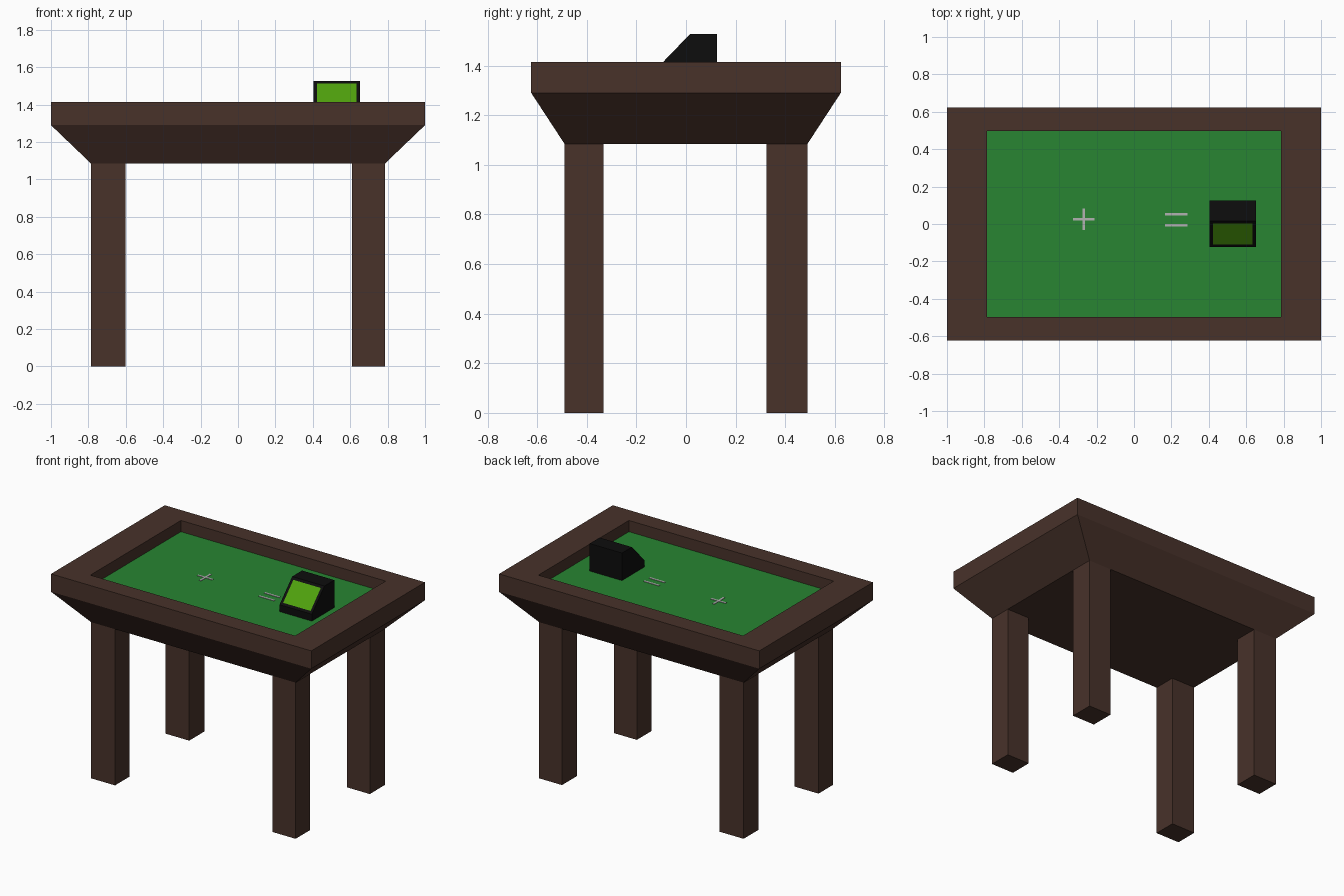
import bpy, bmesh

if "Cube" in bpy.data.objects:
    bpy.data.objects.remove(bpy.data.objects["Cube"])


def material(name, rgb):
    m = bpy.data.materials.new(name)
    m.diffuse_color = (*rgb, 1)
    m.use_nodes = True
    m.node_tree.nodes["Principled BSDF"].inputs["Base Color"].default_value = m.diffuse_color
    return m


WOOD = material("dark_wood", (0.065, 0.032, 0.023))
FELT = material("green_felt", (0.021, 0.235, 0.032))
CASE = material("black_case", (0.004, 0.004, 0.004))
SCREEN = material("screen_green", (0.08, 0.36, 0.004))
MARK = material("pale_marking", (0.45, 0.45, 0.45))


def finish(name, bm, mats):
    bmesh.ops.recalc_face_normals(bm, faces=bm.faces)
    me = bpy.data.meshes.new(name)
    bm.to_mesh(me)
    bm.free()
    for m in mats:
        me.materials.append(m)
    ob = bpy.data.objects.new(name, me)
    bpy.context.collection.objects.link(ob)
    return ob


def rect_loft(name, rings, mats):
    """Skin stacked rectangles (x half, y half, z) and cap both ends."""
    bm = bmesh.new()
    loops = [[bm.verts.new((sx * x, sy * y, z))
              for sx, sy in ((-1, -1), (1, -1), (1, 1), (-1, 1))]
             for x, y, z in rings]
    for a, b in zip(loops, loops[1:]):
        for i in range(4):
            j = (i + 1) % 4
            bm.faces.new((a[i], a[j], b[j], b[i]))
    bm.faces.new(loops[0][::-1])
    cap = bm.faces.new(loops[-1])
    cap.material_index = len(mats) - 1
    return finish(name, bm, mats)


def box(name, x0, x1, y0, y1, z0, z1, mat):
    ob = rect_loft(name, [((x1 - x0) / 2, (y1 - y0) / 2, z0),
                          ((x1 - x0) / 2, (y1 - y0) / 2, z1)], [mat])
    ob.location = ((x0 + x1) / 2, (y0 + y1) / 2, 0)
    return ob


# Table body: tapered underside, upright rim, sunken felt bed
BED = 1.336
UNDER = 1.085
rect_loft("table_top", [(0.786, 0.49, UNDER), (1.0, 0.624, 1.29),
                        (1.0, 0.624, 1.414), (0.787, 0.497, 1.414),
                        (0.787, 0.497, BED)], [WOOD, FELT])

# Four square legs flush with the underside corners
for side, x0, x1 in (("left", -0.786, -0.602), ("right", 0.61, 0.786)):
    for end, y0, y1 in (("front", -0.49, -0.332), ("back", 0.324, 0.49)):
        box(f"{end}_{side}_leg", x0, x1, y0, y1, 0, UNDER, WOOD)

# Plus and equals markings lying on the felt
MZ = BED + 0.003
PX, PY, ARM, T = -0.268, 0.025, 0.058, 0.007
box("plus_bar_across", PX - ARM, PX + ARM, PY - T, PY + T, BED, MZ, MARK)
box("plus_bar_along", PX - T, PX + T, PY - ARM, PY + ARM, BED, MZ, MARK)
for label, y in (("upper", 0.052), ("lower", -0.007)):
    box(f"equals_bar_{label}", 0.167, 0.285, y - T, y + T, BED, MZ, MARK)

# Display case: side profile swept across x, screen inset in the sloped face
bm = bmesh.new()
profile = [(-0.122, BED), (0.125, BED), (0.125, 1.527),
           (0.016, 1.527), (-0.122, 1.384)]
side = bm.faces.new([bm.verts.new((0.405, y, z)) for y, z in profile])
new = bmesh.ops.extrude_face_region(bm, geom=[side])["geom"]
bmesh.ops.translate(bm, vec=(0.248, 0, 0),
                    verts=[v for v in new if isinstance(v, bmesh.types.BMVert)])
bmesh.ops.recalc_face_normals(bm, faces=bm.faces)
slope = next(f for f in bm.faces if f.normal.y < -0.3 and f.normal.z > 0.3)
bmesh.ops.inset_region(bm, faces=[slope], thickness=0.026)
slope.material_index = 1
finish("display_case", bm, [CASE, SCREEN])
